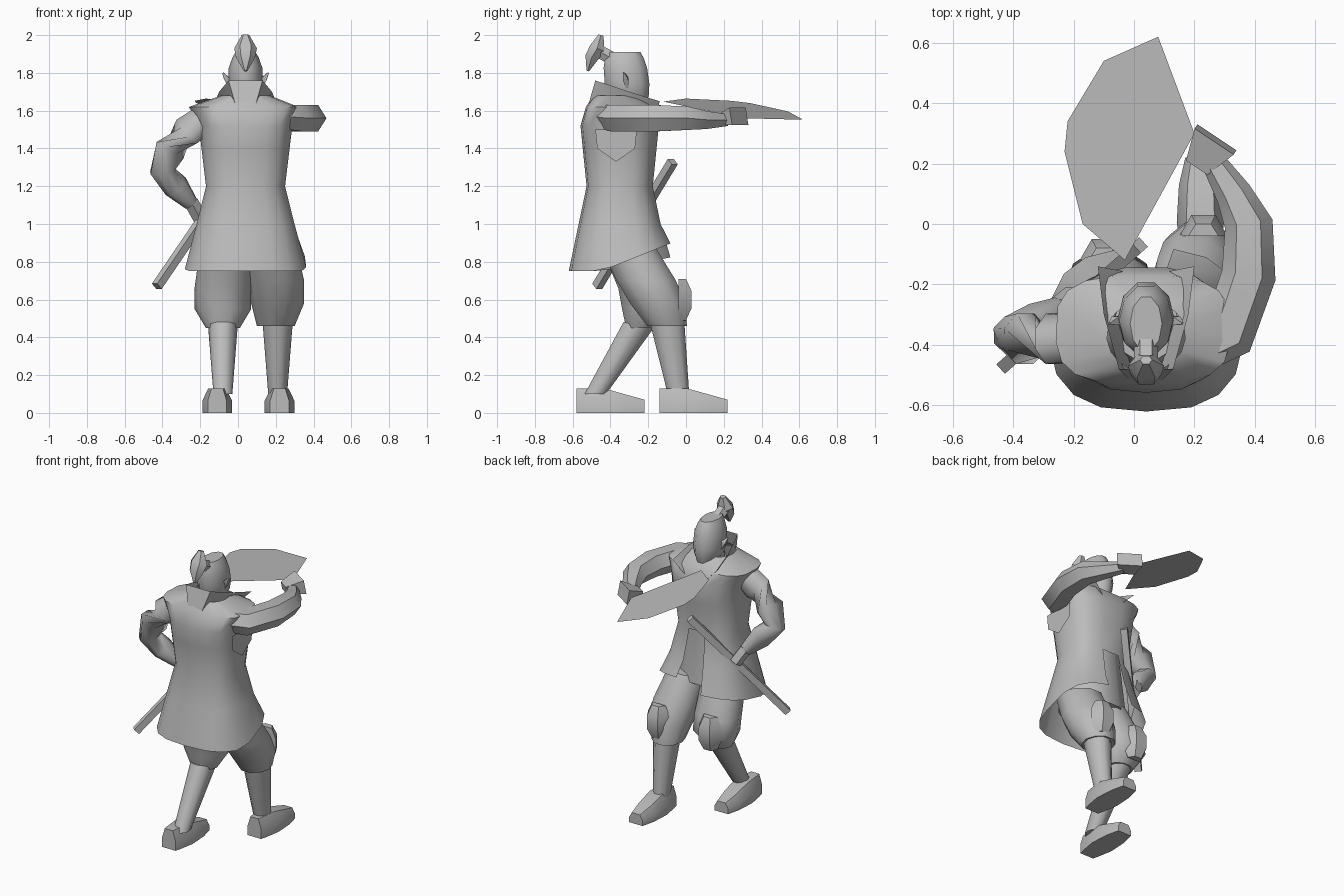
import bpy, bmesh, math
from mathutils import Vector

cube = bpy.data.objects.get("Cube")
if cube:
    bpy.data.objects.remove(cube, do_unlink=True)

shade = (.5, .5, .5, 1)
grey = bpy.data.materials.new("plain_grey")
grey.use_nodes = True
grey.diffuse_color = shade
grey.node_tree.nodes["Principled BSDF"].inputs["Base Color"].default_value = shade


def finish(name, bm, crease):
    """Turn the mesh into a shaded, coloured object."""
    bmesh.ops.recalc_face_normals(bm, faces=bm.faces)
    mesh = bpy.data.meshes.new(name)
    bm.to_mesh(mesh)
    bm.free()
    mesh.materials.append(grey)
    part = bpy.data.objects.new(name, mesh)
    bpy.context.collection.objects.link(part)
    bpy.ops.object.select_all(action='DESELECT')
    part.select_set(True)
    bpy.context.view_layer.objects.active = part
    bpy.ops.object.shade_smooth_by_angle(angle=math.radians(crease))


def skin(name, rows, crease=50, caps=True, closed=True, opening=None):
    """Join rows of points with quads; opening(row, column) leaves a gap."""
    bm = bmesh.new()
    grid = [[bm.verts.new(point) for point in row] for row in rows]
    count = len(grid[0])
    for r, (low, high) in enumerate(zip(grid, grid[1:])):
        for c in range(count if closed else count - 1):
            following = (c + 1) % count
            if opening is None or not opening(r, c):
                bm.faces.new((low[c], low[following], high[following], high[c]))
    if caps:
        bm.faces.new(grid[0])
        bm.faces.new(grid[-1])
    finish(name, bm, crease)


def sheet(name, outline):
    """Single flat face."""
    bm = bmesh.new()
    bm.faces.new([bm.verts.new(point) for point in outline])
    finish(name, bm, 30)


def oval(centre, side, up, sides, power=1):
    """Ring around a centre; powers below one make it boxier."""
    ring = []
    for i in range(sides):
        angle = math.pi / 2 + (i - .5) * math.tau / sides
        c, s = math.cos(angle), math.sin(angle)
        ring.append(centre + side * math.copysign(abs(c) ** power, c)
                    + up * math.copysign(abs(s) ** power, s))
    return ring


def level_oval(x, y, z, width, depth, sides=10, power=1):
    return oval(Vector((x, y, z)), Vector((width, 0, 0)), Vector((0, depth, 0)), sides, power)


def column(name, joints, stretch=1):
    """Level rings at (x, y, z, half width); stretch deepens them."""
    skin(name, [level_oval(x, y, z, w, w * stretch) for x, y, z, w in joints])


def tube(name, joints, sides=6, crease=50, flatness=1):
    """Limb through (x, y, z, radius) with rings square to the path."""
    points = [Vector(joint[:3]) for joint in joints]
    rings = []
    for i, joint in enumerate(joints):
        ahead = points[min(i + 1, len(points) - 1)] - points[max(i - 1, 0)]
        reference = Vector((0, 0, 1)) if abs(ahead.normalized().z) < .8 else Vector((0, 1, 0))
        side = ahead.cross(reference).normalized()
        up = side.cross(ahead).normalized()
        radius = joint[3]
        rings.append(oval(points[i], side * radius, up * radius * flatness, sides))
    skin(name, rings, crease)


middle, body_y = .04, -.35

# Coat: narrow at the waist, square shoulders, flared hem that rises in front
waist = 1.2
coat = []
for height in (.75, 1, waist, 1.4, 1.52):
    flare = .25 if height < waist else .12
    half = .21 + abs(height - waist) * flare
    coat.append(level_oval(middle, body_y, height, half, half * .84, 17, .75))
for point in coat[0]:
    lift = .4 if point.x > middle else .2
    point.z += max(0, point.y + .45) * lift
coat.append(level_oval(.03, body_y, 1.62, .29, .18, 17, .65))
coat.append(level_oval(middle, -.37, 1.68, .13, .12, 17))
skin("coat", coat, caps=False, opening=lambda row, col: col == 0 and row < 2)

# Inner robe under the coat
column("inner_robe", [(middle, body_y, .84, .22), (middle, body_y, waist, .18),
                      (middle, body_y, 1.4, .2), (middle, body_y, 1.6, .12)], .85)


# Standing collar: high behind the neck, wide lapels ending in points
def both_halves(half):
    return ([(middle - x, y, z) for x, y, z in half]
            + [(middle + x, y, z) for x, y, z in reversed(half)])


collar_top = both_halves([(.16, -.14, 1.65), (.14, -.3, 1.7), (.09, -.48, 1.76)])
collar_base = both_halves([(.06, -.16, 1.55), (.1, -.3, 1.62), (.03, -.54, 1.55)])
skin("collar", [collar_top, collar_base], 30, caps=False, closed=False)

# Neck and head, the head rounded off at chin and crown
column("neck", [(middle, -.37, 1.56, .07), (middle, -.35, 1.72, .06)])
head = []
for t in (0, .2, .4, .7, .9, 1):
    fullness = math.sqrt(math.sin(math.pi * (.1 + .8 * t)))
    head.append(level_oval(middle, -.3 - .03 * t, 1.63 + .28 * t,
                           .095 * fullness, .125 * math.sqrt(fullness)))
skin("head", head)

# Ears and topknot
for label, direction in (("left_ear", -1), ("right_ear", 1)):
    tube(label, [(middle + direction * .08, -.31, 1.72, .01),
                 (middle + direction * .1, -.32, 1.77, .02),
                 (middle + direction * .12, -.33, 1.8, .005)], sides=4, crease=20)
tube("topknot_stem", [(middle, -.38, 1.87, .04), (middle, -.47, 1.92, .04)])
tube("topknot", [(middle, -.45, 2, .02), (middle, -.47, 1.93, .06),
                 (middle, -.5, 1.88, .05), (middle, -.52, 1.81, .01)], crease=30, flatness=.8)

# Arm stretched out towards the blade, with a flap of sleeve under it
tube("sword_arm", [(.2, -.42, 1.57, .08), (.31, -.37, 1.56, .09), (.38, -.17, 1.56, .09),
                   (.38, 0, 1.56, .08), (.33, .1, 1.55, .06), (.26, .21, 1.55, .04)], flatness=.9)
tube("sword_hand", [(.21, .19, 1.55, .06), (.27, .28, 1.57, .11)], sides=4, crease=20, flatness=.6)
flap = [(-.48, 1.5), (-.47, 1.4), (-.37, 1.33), (-.27, 1.4), (-.26, 1.5)]
sheet("sleeve_flap", [(.29, y, z) for y, z in flap])

# Blade: one flat leaf on a gently sloped plane
leaf = [(-.03, -.12), (-.17, 0), (-.23, .24), (-.22, .34), (-.1, .54), (.08, .62), (.2, .3)]
sheet("blade", [(x, y, 1.63 - .2 * x - .1 * y) for x, y in leaf])

# Arm bent with the hand at the hip
tube("hip_arm", [(-.16, -.38, 1.57, .08), (-.27, -.38, 1.49, .09), (-.36, -.38, 1.39, .09),
                 (-.4, -.37, 1.28, .07), (-.33, -.33, 1.2, .07), (-.25, -.28, 1.11, .04)], sides=8)
tube("hip_hand", [(-.25, -.28, 1.12, .04), (-.2, -.24, 1.03, .04)], sides=5, crease=20)

# Scabbard through the belt
tube("scabbard", [(.02, -.07, 1.33, .03), (-.43, -.47, .67, .03)], sides=4, crease=20)

# Baggy trousers and wrapped shins
column("front_trouser", [(.17, -.31, .88, .14), (.2, -.21, .7, .15),
                         (.21, -.15, .58, .14), (.2, -.1, .46, .1)], 1.1)
column("rear_trouser", [(-.06, -.33, .88, .14), (-.08, -.23, .66, .15),
                        (-.08, -.21, .55, .15), (-.08, -.24, .45, .09)], .9)
column("front_shin", [(.21, -.1, .48, .08), (.21, -.04, .1, .05)], 1.2)
column("rear_shin", [(-.08, -.24, .48, .08), (-.08, -.48, .1, .05)], 1.2)


# Knee guards: bent plates with chamfered ends
def knee_guard(name, x, y, z):
    rows = []
    for step in (-1, -.4, .4, 1):
        at_end = abs(step) == 1
        half, front = (.05, y) if at_end else (.08, y + .03)
        height = z + step * .11
        rows.append([(x - half, y - .04, height), (x - half / 2, front, height),
                     (x + half / 2, front, height), (x + half, y - .04, height)])
    skin(name, rows, crease=25)


# Shoes: wide soles, narrower tops, sloping down to the toe
def shoe(name, x, heel):
    rows = []
    for t in (0, .1, .4, .75, 1):
        y = heel + .36 * t
        half = .05 + .03 * math.sin(math.pi * t)
        top, height = half * .6, .13 - .1 * max(0, t - .4)
        rows.append([(x - half, y, 0), (x + half, y, 0), (x + half, y, height / 2),
                     (x + top, y, height), (x - top, y, height), (x - half, y, height / 2)])
    skin(name, rows, crease=30)


knee_guard("front_knee_guard", .23, 0, .6)
knee_guard("rear_knee_guard", -.1, -.08, .58)
shoe("front_shoe", .22, -.14)
shoe("rear_shoe", -.11, -.58)
